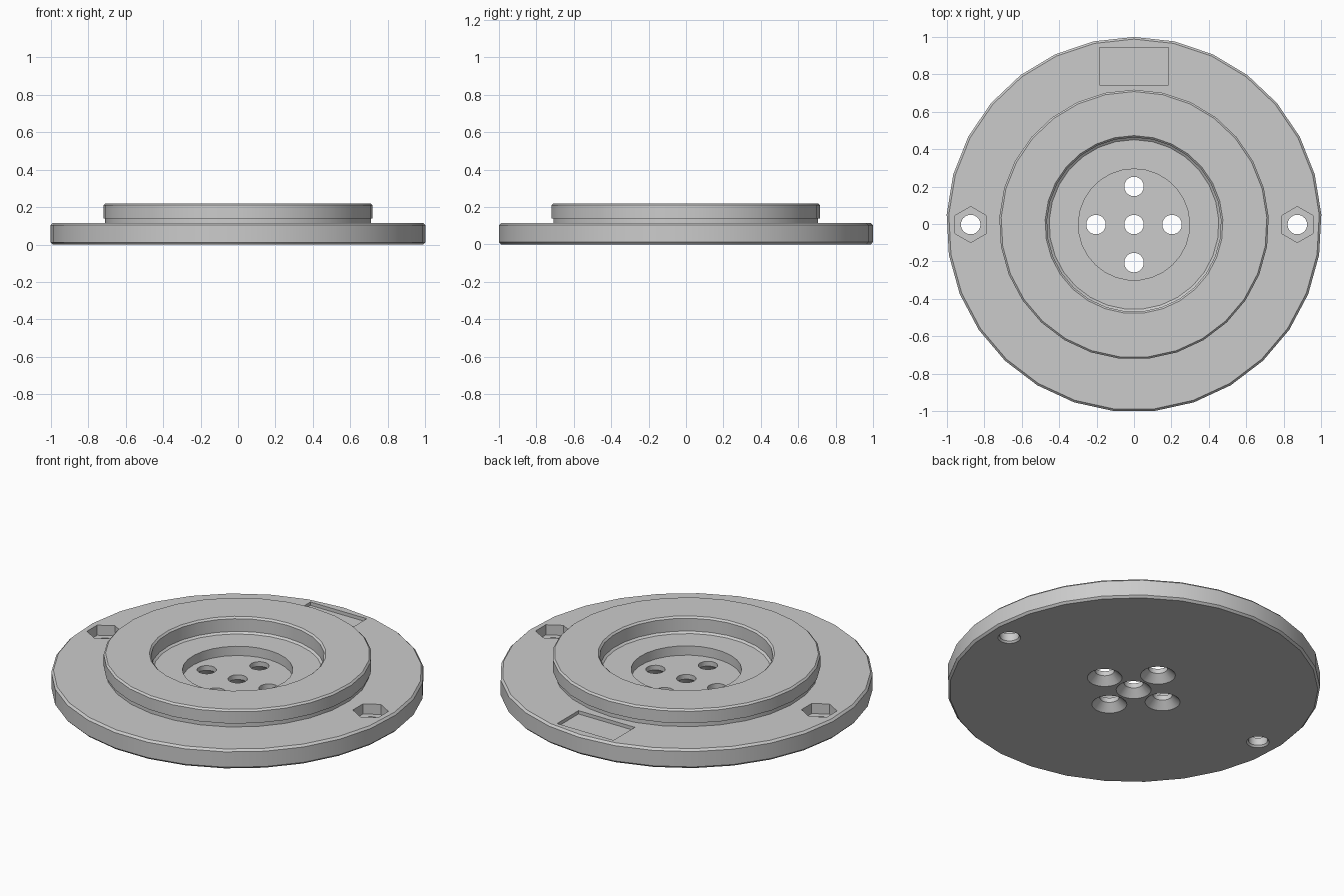
import bpy, bmesh
from math import cos, sin, pi

if "Cube" in bpy.data.objects:
    bpy.data.objects.remove(bpy.data.objects["Cube"])

SIDES = 29


def lathe(bm, profile, sides=SIDES, x=0.0, y=0.0):
    """Closed solid of revolution; the profile runs from axis to axis."""
    rings = []
    for r, z in profile:
        if r == 0:
            rings.append([bm.verts.new((x, y, z))])
        else:
            rings.append([bm.verts.new((x + r * cos(pi / 2 + 2 * pi * i / sides),
                                        y + r * sin(pi / 2 + 2 * pi * i / sides), z))
                          for i in range(sides)])
    for a, b in zip(rings, rings[1:]):
        for i in range(sides):
            j = (i + 1) % sides
            if len(a) == 1:
                bm.faces.new((a[0], b[j], b[i]))
            elif len(b) == 1:
                bm.faces.new((a[i], a[j], b[0]))
            else:
                bm.faces.new((a[i], a[j], b[j], b[i]))


def make_object(bm, name):
    bmesh.ops.recalc_face_normals(bm, faces=bm.faces[:])
    mesh = bpy.data.meshes.new(name)
    bm.to_mesh(mesh)
    bm.free()
    obj = bpy.data.objects.new(name, mesh)
    bpy.context.collection.objects.link(obj)
    return obj


# Flange disc with raised collar, stepped bore and inner well
bm = bmesh.new()
lathe(bm, [(0, 0), (.99, 0), (1.0015, .012), (1.0015, .103), (.99, .115),
           (.71, .115), (.71, .14), (.72, .14), (.72, .21), (.71, .22),
           (.475, .22), (.465, .21), (.465, .135), (.453, .125),
           (.297, .125), (.297, .07), (0, .07)])
flange = make_object(bm, "flange_plate")

# Cutters: countersunk holes, bolt holes with hex nut pockets, label recess
bm = bmesh.new()
for x, y in ((0, 0), (.203, 0), (-.203, 0), (0, .203), (0, -.203)):
    lathe(bm, [(0, -.01), (.104, -.01), (.052, .042), (.052, .15), (0, .15)], x=x, y=y)
for x in (-.872, .872):
    lathe(bm, [(0, -.01), (.07, -.01), (.052, .01), (.052, .06), (0, .06)], x=x)
cutters = [make_object(bm, "hole_cutter")]
bm = bmesh.new()
for x in (-.872, .872):
    lathe(bm, [(0, .055), (.096, .055), (.096, .2), (0, .2)], sides=6, x=x)
cube = bmesh.ops.create_cube(bm, size=1)["verts"]
bmesh.ops.scale(bm, vec=(.37, .2, .1), verts=cube)
bmesh.ops.translate(bm, vec=(0, .846, .145), verts=cube)
cutters.append(make_object(bm, "pocket_cutter"))

# Apply the cuts, then remove the helpers
bpy.context.view_layer.objects.active = flange
for cutter in cutters:
    cutter.hide_render = True
    mod = flange.modifiers.new("cut", "BOOLEAN")
    mod.operation = "DIFFERENCE"
    mod.solver = "EXACT"
    mod.object = cutter
    bpy.ops.object.modifier_apply(modifier=mod.name)
    bpy.data.objects.remove(cutter)

# Smooth rims with crisp edges
bpy.ops.object.select_all(action="DESELECT")
flange.select_set(True)
bpy.ops.object.shade_smooth_by_angle()
flange.location.y = -.003
